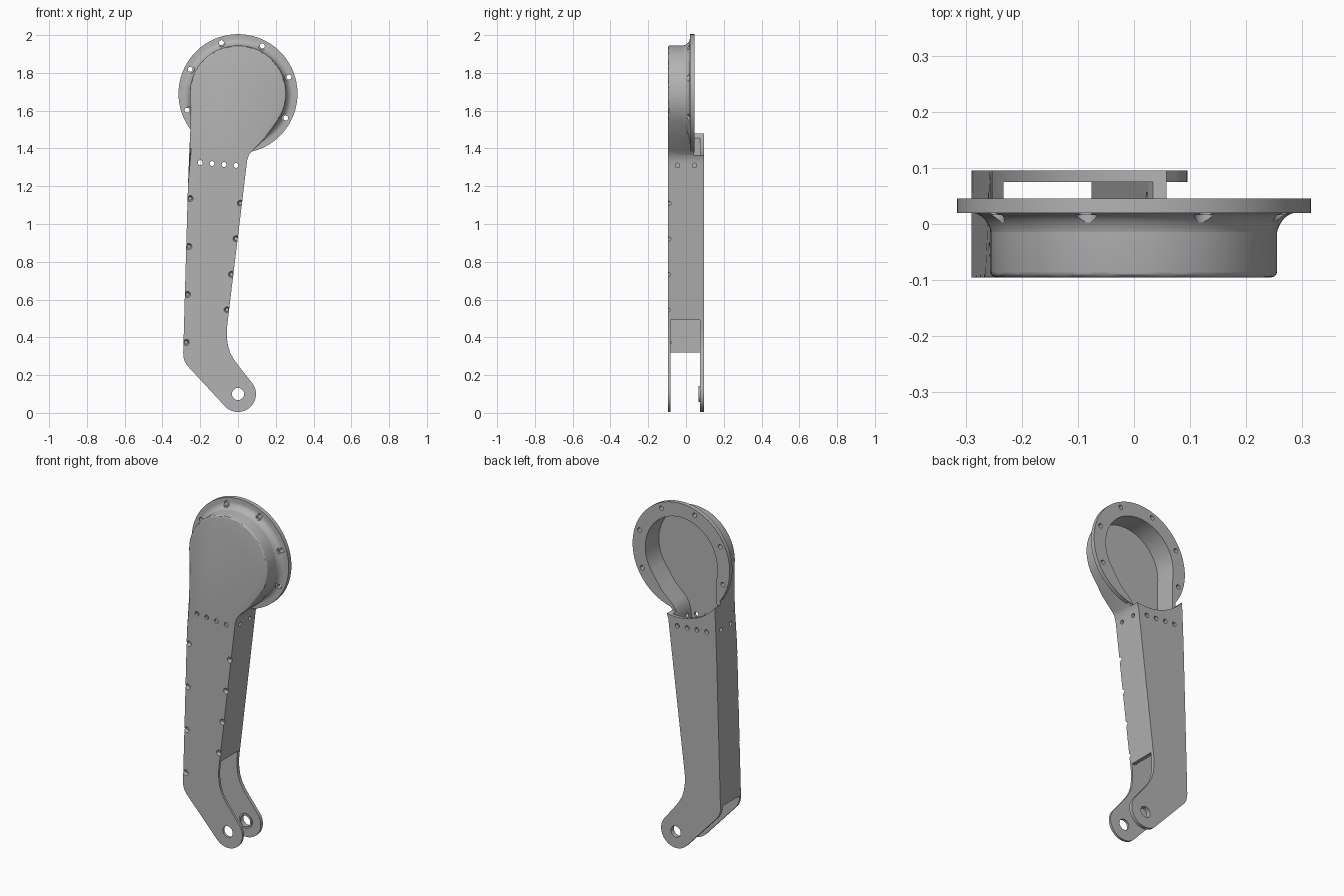
import bpy, bmesh
from math import sin, cos, radians, pi
from mathutils import Vector, Matrix

cube = bpy.data.objects.get("Cube")
if cube:
    bpy.data.objects.remove(cube, do_unlink=True)

grey = bpy.data.materials.new("satin grey")
grey.use_nodes = True
grey.diffuse_color = (0.45, 0.45, 0.45, 1)
grey.node_tree.nodes["Principled BSDF"].inputs["Base Color"].default_value = (0.45, 0.45, 0.45, 1)

FRONT, BACK = -0.095, 0.095
HUB = (0, 1.69)
FOOT = (0, 0.1)


def finish(name, bm):
    bmesh.ops.recalc_face_normals(bm, faces=bm.faces[:])
    mesh = bpy.data.meshes.new(name)
    bm.to_mesh(mesh)
    bm.free()
    obj = bpy.data.objects.new(name, mesh)
    bpy.context.collection.objects.link(obj)
    mesh.materials.append(grey)
    return obj


def arc(centre, r, a0, a1, n):
    angles = [radians(a0 + (a1 - a0) * i / n) for i in range(n + 1)]
    return [(centre[0] + r * cos(a), centre[1] + r * sin(a)) for a in angles]


def extrude(name, pts, y0, y1, round_front=False):
    bm = bmesh.new()
    face = bm.faces.new([bm.verts.new((x, y0, z)) for x, z in pts])
    new = bmesh.ops.extrude_face_region(bm, geom=[face], use_keep_orig=True)["geom"]
    verts = [v for v in new if isinstance(v, bmesh.types.BMVert)]
    bmesh.ops.translate(bm, verts=verts, vec=(0, y1 - y0, 0))
    if round_front:
        edges = [e for e in bm.edges if all(v.co.y < y0 + 1e-4 and v.co.z > 1.38 for v in e.verts)]
        bmesh.ops.bevel(bm, geom=edges, offset=0.01, segments=3, profile=0.5, affect='EDGES')
    return finish(name, bm)


def inset(pts, d):
    """Shift an open path to its left by d."""
    vs = [Vector(p) for p in pts]
    out = []
    for i, v in enumerate(vs):
        a = (v - vs[i - 1]).normalized() if i else None
        b = (vs[i + 1] - v).normalized() if i < len(vs) - 1 else None
        a, b = a or b, b or a
        n = Vector((-a.y - b.y, a.x + b.x)).normalized()
        out.append(tuple(v + n * d / max(0.5, n.dot(Vector((-a.y, a.x))))))
    return out


def drill(bm, start, end, r1, r2=None):
    """Add a round cutter between two points."""
    a, b = Vector(start), Vector(end)
    turn = (b - a).to_track_quat('Z', 'Y').to_matrix().to_4x4()
    bmesh.ops.create_cone(bm, cap_ends=True, segments=24, radius1=r1,
                          radius2=r1 if r2 is None else r2, depth=(b - a).length,
                          matrix=Matrix.Translation((a + b) / 2) @ turn)


def cut(obj, cutter):
    mod = obj.modifiers.new("cut", 'BOOLEAN')
    mod.operation, mod.solver, mod.object = 'DIFFERENCE', 'EXACT', cutter
    bpy.context.view_layer.objects.active = obj
    bpy.ops.object.modifier_apply(modifier=mod.name)


# Outline of the arm: foot, right wall, round hub, left wall
right_wall = [(-0.054, 0.49), (0.044, 1.3), (0.048, 1.335), (0.058, 1.365), (0.075, 1.388), (0.143, 1.449)]
hub_arc = arc(HUB, 0.255, -36, 180, 60)
left_wall = [(-0.252, 1.6), (-0.252, 1.5), (-0.257, 1.4), (-0.265, 1.2), (-0.29, 0.32)]
upper = right_wall + hub_arc + left_wall
corner = [(-0.289, 0.297), (-0.283, 0.274), (-0.27, 0.252)]
knee = [(0.01, 0.24), (-0.02, 0.28), (-0.04, 0.315), (-0.053, 0.355), (-0.059, 0.4), (-0.059, 0.445)]
outline = arc(FOOT, 0.095, -138, 40, 28) + knee + upper + corner

# Hollow inside, open at the foot and behind the hub
hollow = inset(upper, 0.022)
hollow += [(-0.4, 0.32), (-0.4, -0.1), (0.3, -0.1), (0.3, 0.49)]
cavity = extrude("cavity_cutter", hollow, FRONT + 0.014, BACK - 0.02)

arm = extrude("arm_frame", outline, FRONT, BACK, round_front=True)
cut(arm, cavity)
clearance = extrude("clearance_cutter", arc(HUB, 0.33, 0, 357, 119), 0.043, 0.3)
cut(arm, clearance)

# Holes in the arm
bm = bmesh.new()
for i in range(4):
    x, z = -0.2 + 0.0633 * i, 1.325 - 0.005 * i
    drill(bm, (x, -0.2, z), (x, 0.2, z), 0.013)
    for x, z in ((-0.253 - 0.007 * i, 1.135 - 0.254 * i), (0.013 - 0.0237 * i, 1.11 - 0.188 * i)):
        drill(bm, (x, FRONT - 0.002, z), (x, FRONT + 0.016, z), 0.017, 0.009)
for y in (-0.045, 0.045):
    drill(bm, (0.016, y, 1.31), (0.1, y, 1.31), 0.012)
    drill(bm, (-0.32, y, 1.335), (-0.22, y, 1.335), 0.012)
drill(bm, (0, -0.2, FOOT[1]), (0, 0.2, FOOT[1]), 0.032)
arm_holes = finish("arm_hole_cutter", bm)
cut(arm, arm_holes)

# Raised collar inside the rear foot plate
collar = extrude("foot_collar", arc(FOOT, 0.042, 0, 350, 35), 0.067, 0.08)
cut(collar, arm_holes)

# Round mounting flange with a hollow fillet behind the hub
profile = [(0, 0.045), (0.315, 0.045), (0.315, 0.02)]
profile += [(0.29 - 0.037 * sin(t), -0.03 + 0.05 * cos(t)) for t in [pi / 2 * i / 8 for i in range(9)]]
profile += [(0.245, -0.03), (0, -0.03)]
bm = bmesh.new()
verts = [bm.verts.new((r, y, HUB[1])) for r, y in profile]
edges = [bm.edges.new(pair) for pair in zip(verts, verts[1:])]
bmesh.ops.spin(bm, geom=verts + edges, cent=(0, 0, HUB[1]), axis=(0, 1, 0),
               angle=2 * pi, steps=96, use_merge=True)
bmesh.ops.remove_doubles(bm, verts=bm.verts[:], dist=1e-5)
flange = finish("mounting_flange", bm)
cut(flange, cavity)

# Flange screw holes with flat seats
seats, holes = bmesh.new(), bmesh.new()
for i in range(6):
    a = radians(-27 + 45 * i)
    x, z = HUB[0] + 0.284 * cos(a), HUB[1] + 0.284 * sin(a)
    drill(seats, (x, -0.08, z), (x, 0.016, z), 0.022)
    drill(holes, (x, -0.09, z), (x, 0.1, z), 0.013)
seat_cutter = finish("seat_cutter", seats)
hole_cutter = finish("flange_hole_cutter", holes)
cut(flange, seat_cutter)
cut(flange, hole_cutter)

for helper in (cavity, clearance, arm_holes, seat_cutter, hole_cutter):
    bpy.data.objects.remove(helper, do_unlink=True)

# Smooth curves, sharp edges
bpy.ops.object.select_all(action='DESELECT')
for obj in (arm, collar, flange):
    obj.select_set(True)
bpy.context.view_layer.objects.active = arm
bpy.ops.object.shade_smooth_by_angle(angle=radians(30))
